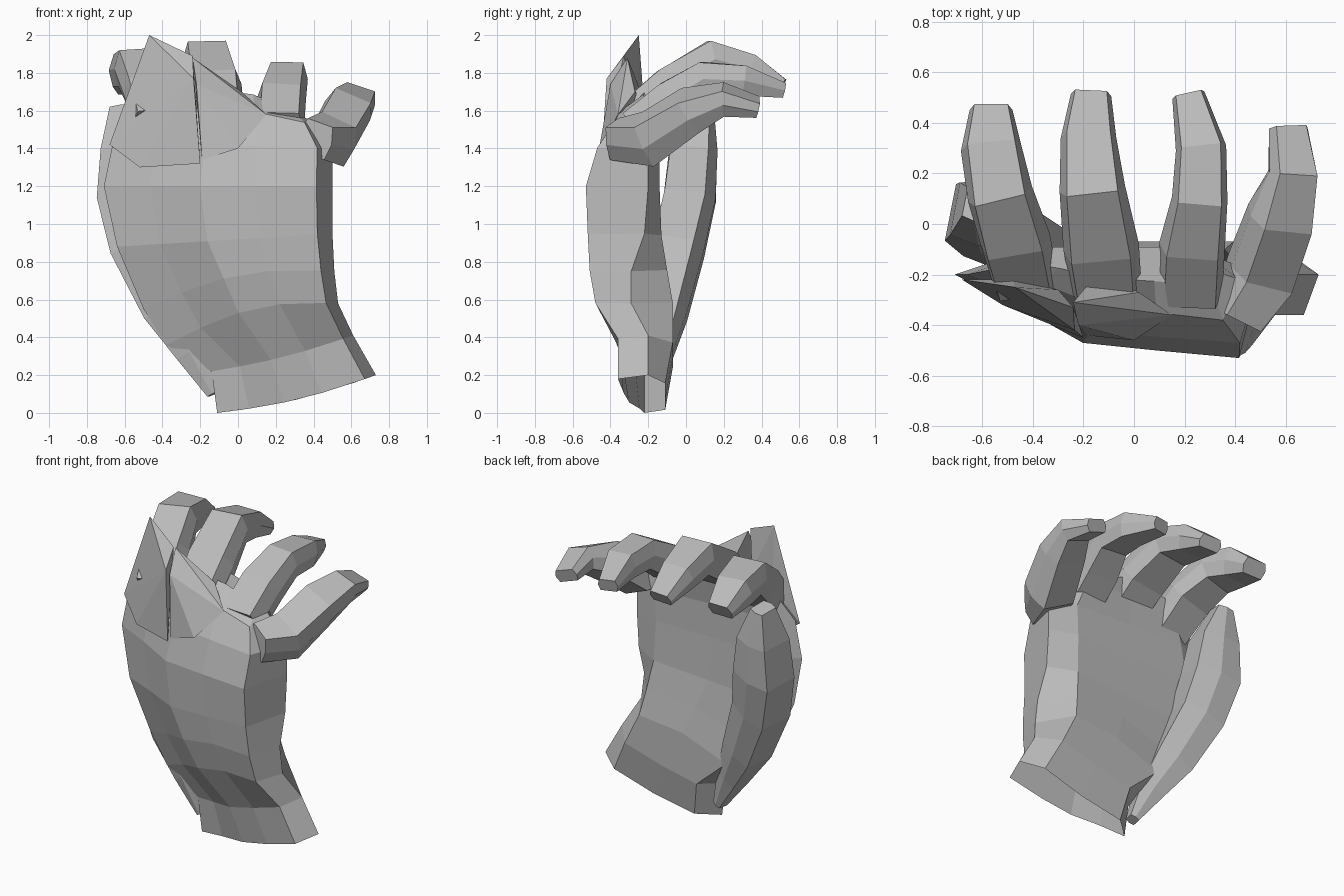
import bpy, bmesh, math
from mathutils import Vector

cube = bpy.data.objects.get("Cube")
if cube:
    bpy.data.objects.remove(cube, do_unlink=True)

grey = bpy.data.materials.new("plain grey")
grey.use_nodes = True
GREY = (0.5, 0.5, 0.5, 1)
grey.diffuse_color = GREY
grey.node_tree.nodes["Principled BSDF"].inputs["Base Color"].default_value = GREY


def finish(name, bm):
    """Turn a bmesh into a flat shaded object."""
    bmesh.ops.recalc_face_normals(bm, faces=bm.faces)
    mesh = bpy.data.meshes.new(name)
    bm.to_mesh(mesh)
    bm.free()
    mesh.materials.append(grey)
    obj = bpy.data.objects.new(name, mesh)
    bpy.context.collection.objects.link(obj)
    return obj


def loft(name, rings, open_start=False):
    """Skin a list of equal-length point rings and close the ends."""
    bm = bmesh.new()
    loops = [[bm.verts.new(p) for p in ring] for ring in rings]
    for low, high in zip(loops, loops[1:]):
        for i in range(len(low)):
            j = (i + 1) % len(low)
            bm.faces.new((low[i], low[j], high[j], high[i]))
    if not open_start:
        bm.faces.new(loops[0])
    bm.faces.new(loops[-1])
    return finish(name, bm)


def hull(name, points):
    """Wrap a few points in a faceted solid."""
    bm = bmesh.new()
    for point in points:
        bm.verts.new(point)
    bmesh.ops.convex_hull(bm, input=bm.verts)
    return finish(name, bm)


def digit(name, stations, across, roll=0):
    """Six-sided finger; each station is x, y, z, half width, half depth."""
    centres = [Vector(s[:3]) for s in stations]
    rings = []
    for i, (centre, station) in enumerate(zip(centres, stations)):
        after = centres[min(i + 1, len(centres) - 1)]
        before = centres[max(i - 1, 0)]
        along = (after - before).normalized()
        side = (across - along * across.dot(along)).normalized()
        up = along.cross(side)
        c, s = math.cos(roll), math.sin(roll)
        side, up = side * c + up * s, up * c - side * s
        wide, deep = side * station[3], up * station[4]
        rings.append([centre + wide * a + deep * b for a, b in
                      ((1, 0), (.82, 1), (-.82, 1), (-1, 0), (-.78, -1), (.78, -1))])
    return loft(name, rings)


def palm_ring(left_x, left_z, right_x, right_z, left_y, front_left, front_right,
              right_y, back, arch):
    """Tilted palm section running across the back of the hand and returning."""
    mid = (front_left * 2 + front_right) / 3
    outline = ((0, left_y), (.2, (left_y + front_left) / 2), (.42, mid),
               (.66, (mid + front_right) / 2), (.93, front_right), (1, right_y),
               (.85, back), (.5, back), (.15, back))
    ring = []
    for t, y in outline:
        x = left_x + (right_x - left_x) * t
        z = left_z + (right_z - left_z) * t + arch * math.sin(math.pi * t)
        ring.append((x, y, z))
    return ring


# Wrist, open at the bottom, and palm
loft("palm", [palm_ring(*row) for row in (
    (-.11, 0, .73, .2, -.22, -.27, -.36, -.2, -.11, -.03),
    (-.14, .22, .61, .41, -.22, -.32, -.36, -.2, -.07, -.02),
    (-.38, .36, .53, .58, -.2, -.4, -.48, -.29, -.07, .08),
    (-.5, .55, .51, .75, -.2, -.44, -.51, -.29, -.1, .08),
    (-.64, .88, .5, .95, -.22, -.45, -.52, -.22, -.13, 0),
    (-.71, 1.2, .5, 1.2, -.2, -.44, -.53, -.2, -.14, 0),
    (-.66, 1.44, .5, 1.4, -.2, -.4, -.47, -.2, -.14, 0),
    (-.56, 1.56, .42, 1.52, -.18, -.29, -.38, -.22, -.11, .07),
    (-.46, 1.62, .36, 1.56, -.15, -.2, -.24, -.2, -.09, .12))], open_start=True)

# Four curled fingers
X = Vector((1, 0, 0))
digit("index_finger", [
    (-.43, -.22, 1.54, .13, .1), (-.47, -.06, 1.71, .14, .1), (-.53, .12, 1.83, .13, .1),
    (-.565, .3, 1.81, .12, .09), (-.565, .45, 1.73, .085, .05)], X)
digit("middle_finger", [
    (-.11, -.25, 1.59, .14, .1), (-.13, -.09, 1.73, .15, .1), (-.165, .14, 1.87, .13, .1),
    (-.18, .34, 1.82, .11, .08), (-.17, .51, 1.73, .08, .04)], X)
digit("ring_finger", [
    (.22, -.27, 1.51, .13, .1), (.23, -.08, 1.66, .13, .1), (.26, .1, 1.77, .11, .09),
    (.265, .3, 1.76, .1, .08), (.215, .51, 1.71, .065, .04)], X)
digit("little_finger", [
    (.41, -.38, 1.45, .1, .09), (.5, -.2, 1.45, .13, .12), (.58, .02, 1.6, .13, .1),
    (.63, .2, 1.66, .1, .07), (.61, .38, 1.62, .08, .04)], X, math.radians(18))

# Upright thumb, running down into the wrist
digit("thumb", [
    (-.13, -.17, .1, .04, .03), (-.24, -.15, .32, .08, .08), (-.37, -.11, .55, .12, .12),
    (-.52, -.04, .88, .14, .14), (-.58, .02, 1.15, .14, .15),
    (-.59, .04, 1.4, .13, .12), (-.62, .08, 1.62, .07, .05)],
    Vector((0, 1, 0)), math.radians(-10))

# Pointed skin fold over the first knuckle and the ridge beside it
hull("knuckle_fold", (
    (-.47, -.25, 2), (-.24, -.33, 1.89), (-.235, -.42, 1.77), (-.2, -.45, 1.32),
    (-.68, -.22, 1.42), (-.52, -.32, 1.3), (-.3, -.26, 1.65), (-.48, -.22, 1.6)))
hull("knuckle_ridge", (
    (-.24, -.31, 1.88), (-.22, -.4, 1.74), (-.19, -.44, 1.34), (.02, -.27, 1.7),
    (0, -.46, 1.4), (.15, -.36, 1.58), (-.15, -.2, 1.6)))
